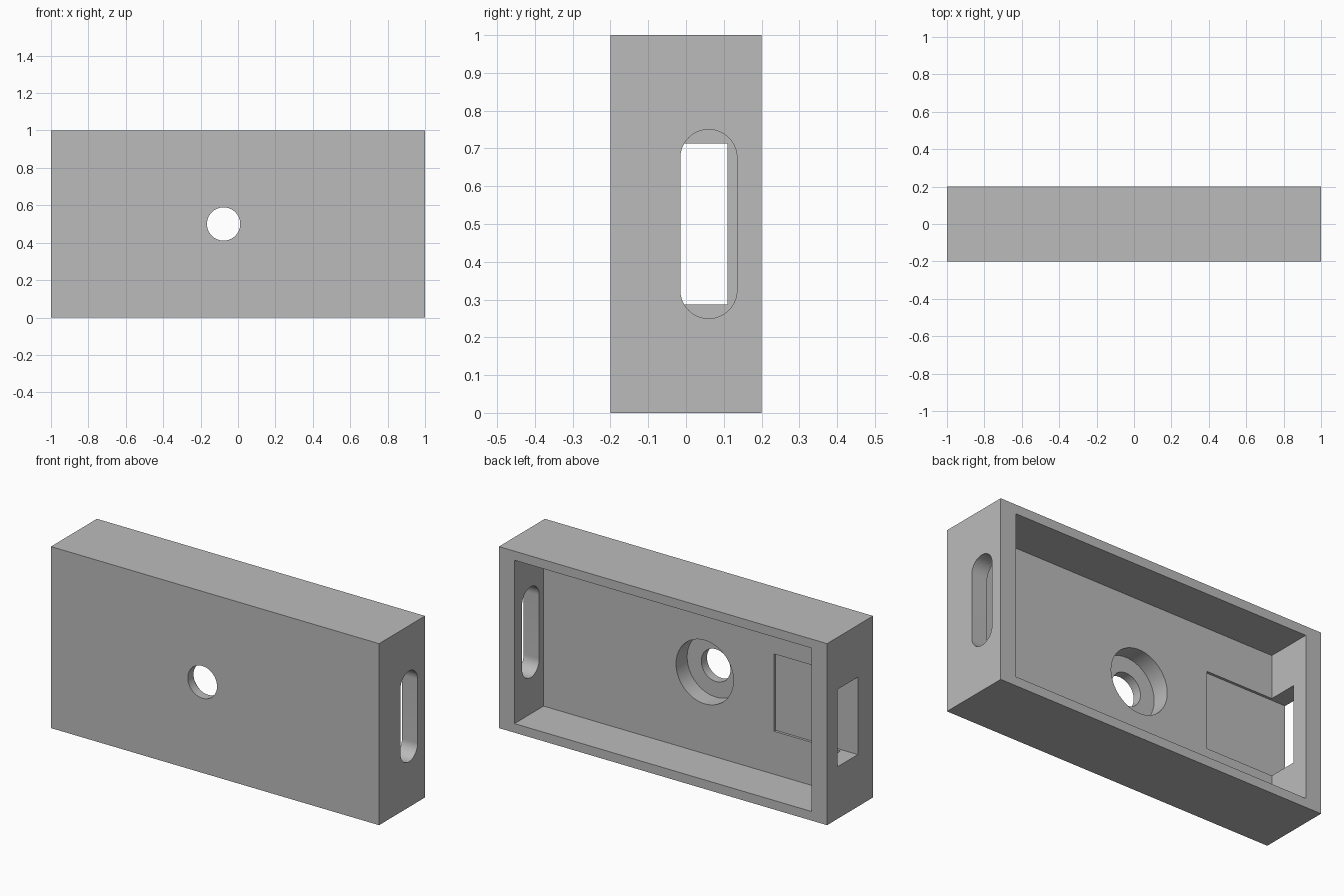
import bpy
import bmesh
from math import pi, radians
from mathutils import Matrix, Vector

cube = bpy.data.objects.get("Cube")
if cube:
    bpy.data.objects.remove(cube, do_unlink=True)

grey = bpy.data.materials.new("plain_grey")
grey.use_nodes = True
colour = (0.5, 0.5, 0.5, 1)
grey.diffuse_color = colour
grey.node_tree.nodes["Principled BSDF"].inputs["Base Color"].default_value = colour


def finish(name, bm):
    mesh = bpy.data.meshes.new(name)
    bmesh.ops.recalc_face_normals(bm, faces=bm.faces)
    bm.to_mesh(mesh)
    bm.free()
    mesh.materials.append(grey)
    obj = bpy.data.objects.new(name, mesh)
    bpy.context.collection.objects.link(obj)
    return obj


def box(name, low, high):
    low, high = Vector(low), Vector(high)
    bm = bmesh.new()
    place = Matrix.Translation((low + high) / 2) @ Matrix.Diagonal((*(high - low), 1))
    bmesh.ops.create_cube(bm, size=1, matrix=place)
    return finish(name, bm)


def bore(name, x, z, radius, y_low, y_high):
    """Cylinder running along y."""
    bm = bmesh.new()
    place = Matrix.Translation((x, (y_low + y_high) / 2, z)) @ Matrix.Rotation(pi / 2, 4, "X")
    bmesh.ops.create_cone(bm, cap_ends=True, segments=64, radius1=radius,
                          radius2=radius, depth=y_high - y_low, matrix=place)
    return finish(name, bm)


def rounded_slot(name, x_low, x_high, y, radius, z_low, z_high):
    """Upright slot with round ends, running along x."""
    bm = bmesh.new()
    place = Matrix.Translation(((x_low + x_high) / 2, y, 0)) @ Matrix.Rotation(pi / 2, 4, "Y")
    points = []
    for z in (z_low + radius, z_high - radius):
        ring = bmesh.ops.create_cone(bm, cap_ends=True, segments=64, radius1=radius, radius2=radius,
                                     depth=x_high - x_low, matrix=Matrix.Translation((0, 0, z)) @ place)
        points += ring["verts"]
    # Join the two round ends into a single convex solid
    bmesh.ops.delete(bm, geom=list(bm.faces), context="FACES_ONLY")
    bmesh.ops.delete(bm, geom=list(bm.edges), context="EDGES_FACES") if bm.edges else None
    coords = [v.co.copy() for v in bm.verts] or [v.co.copy() for v in points if v.is_valid]
    bm.clear()
    for co in coords:
        bm.verts.new(co)
    hull = bmesh.ops.convex_hull(bm, input=list(bm.verts))
    loose = [v for v in bm.verts if not v.link_faces]
    bmesh.ops.delete(bm, geom=loose, context="VERTS")
    bmesh.ops.dissolve_limit(bm, angle_limit=radians(1), verts=list(bm.verts), edges=list(bm.edges))
    return finish(name, bm)


# Shell block
housing = box("housing", (-1, -0.2, 0), (1, 0.2, 1))

# Openings: rear cavity, side port with shallow bed, cable slot, stepped screw hole
cutters = [
    box("cavity", (-0.905, -0.053, 0.05), (0.905, 0.3, 0.95)),
    box("port", (-1.1, -0.067, 0.287), (-0.5, 0.11, 0.713)),
    rounded_slot("cable_slot", 0.8, 1.1, 0.06, 0.075, 0.25, 0.75),
    bore("counterbore", -0.077, 0.5, 0.175, -0.15, 0.1),
    bore("screw_hole", -0.077, 0.5, 0.089, -0.3, 0.05),
]

bpy.ops.object.select_all(action="DESELECT")
housing.select_set(True)
bpy.context.view_layer.objects.active = housing
for cutter in cutters:
    cut = housing.modifiers.new(cutter.name, "BOOLEAN")
    cut.operation = "DIFFERENCE"
    cut.solver = "EXACT"
    cut.object = cutter
    bpy.ops.object.modifier_apply(modifier=cut.name)
    bpy.data.objects.remove(cutter, do_unlink=True)

bpy.ops.object.shade_smooth_by_angle(angle=radians(30))
